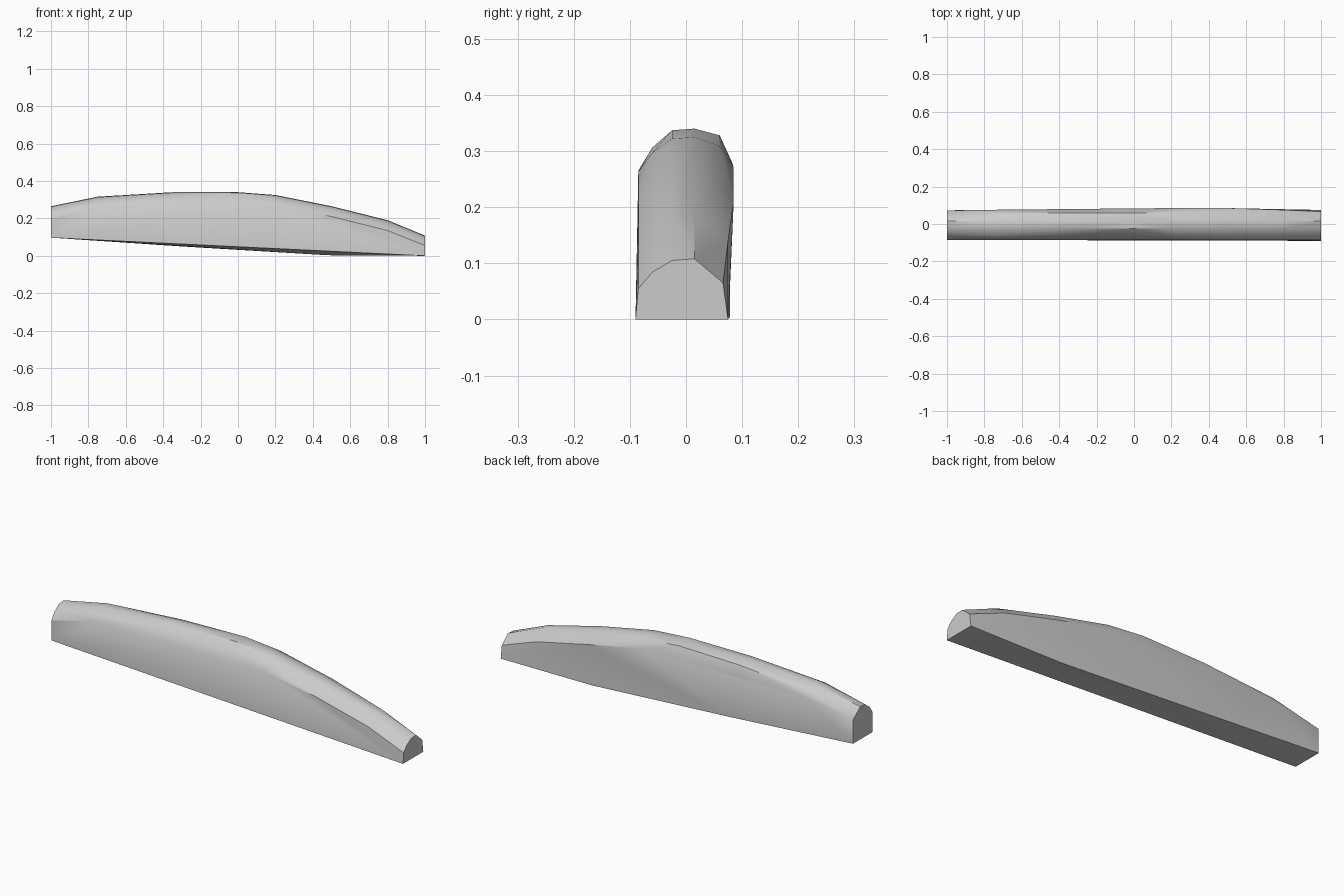
import bpy
import bmesh
import math

cube = bpy.data.objects.get("Cube")
if cube:
    bpy.data.objects.remove(cube, do_unlink=True)

grey = bpy.data.materials.new("plain grey")
grey.use_nodes = True
colour = (0.6, 0.6, 0.6, 1)
grey.diffuse_color = colour
grey.node_tree.nodes["Principled BSDF"].inputs["Base Color"].default_value = colour

# Stations along the bar: x, crest height, front shoulder height,
# back shoulder height, back shoulder depth
stations = [
    (-1, .265, .20, .22, .072),
    (-.75, .316, .265, .26, .076),
    (-.35, .34, .265, .27, .08),
    (0, .34, .265, .28, .082),
    (.2, .325, .263, .27, .085),
    (.5, .265, .21, .21, .085),
    (.8, .19, .135, .14, .075),
    (1, .108, .055, .065, .066),
]


def cross_section(x, crest, front, back, depth):
    """Ring of points for the arched upper body at one station."""
    middle = front + (crest - front) * .55
    return [
        (x, -.085, front),
        (x, -.06, middle),
        (x, -.025, crest - .003),
        (x, .015, crest),
        (x, .06 if abs(x) < .8 else .045, max(back, crest - .012 - .02 * abs(x))),
        (x, depth, back),
    ]


bm = bmesh.new()
for station in stations:
    for point in cross_section(*station):
        bm.verts.new(point)

# Straight front sole edge and slightly bent back sole edge
for point in [(-1, -.085, .097), (1, -.09, 0),
              (-1, .073, .097), (-.3, .078, .05), (.48, .078, .003), (1, .075, 0)]:
    bm.verts.new(point)

# Wrap the sections in one faceted solid
hull = bmesh.ops.convex_hull(bm, input=bm.verts[:])
unused = {g for g in hull["geom_interior"] + hull["geom_unused"]
          if isinstance(g, bmesh.types.BMVert)}
bmesh.ops.delete(bm, geom=list(unused), context="VERTS")
bmesh.ops.dissolve_limit(bm, angle_limit=math.radians(1),
                         verts=bm.verts[:], edges=bm.edges[:])
bmesh.ops.recalc_face_normals(bm, faces=bm.faces[:])

mesh = bpy.data.meshes.new("curved_bar")
bm.to_mesh(mesh)
bm.free()
mesh.materials.append(grey)
bar = bpy.data.objects.new("curved_bar", mesh)
bpy.context.collection.objects.link(bar)

# Soft shading with crisp end and sole edges
bpy.ops.object.select_all(action="DESELECT")
bar.select_set(True)
bpy.context.view_layer.objects.active = bar
bpy.ops.object.shade_smooth_by_angle(angle=math.radians(30))
